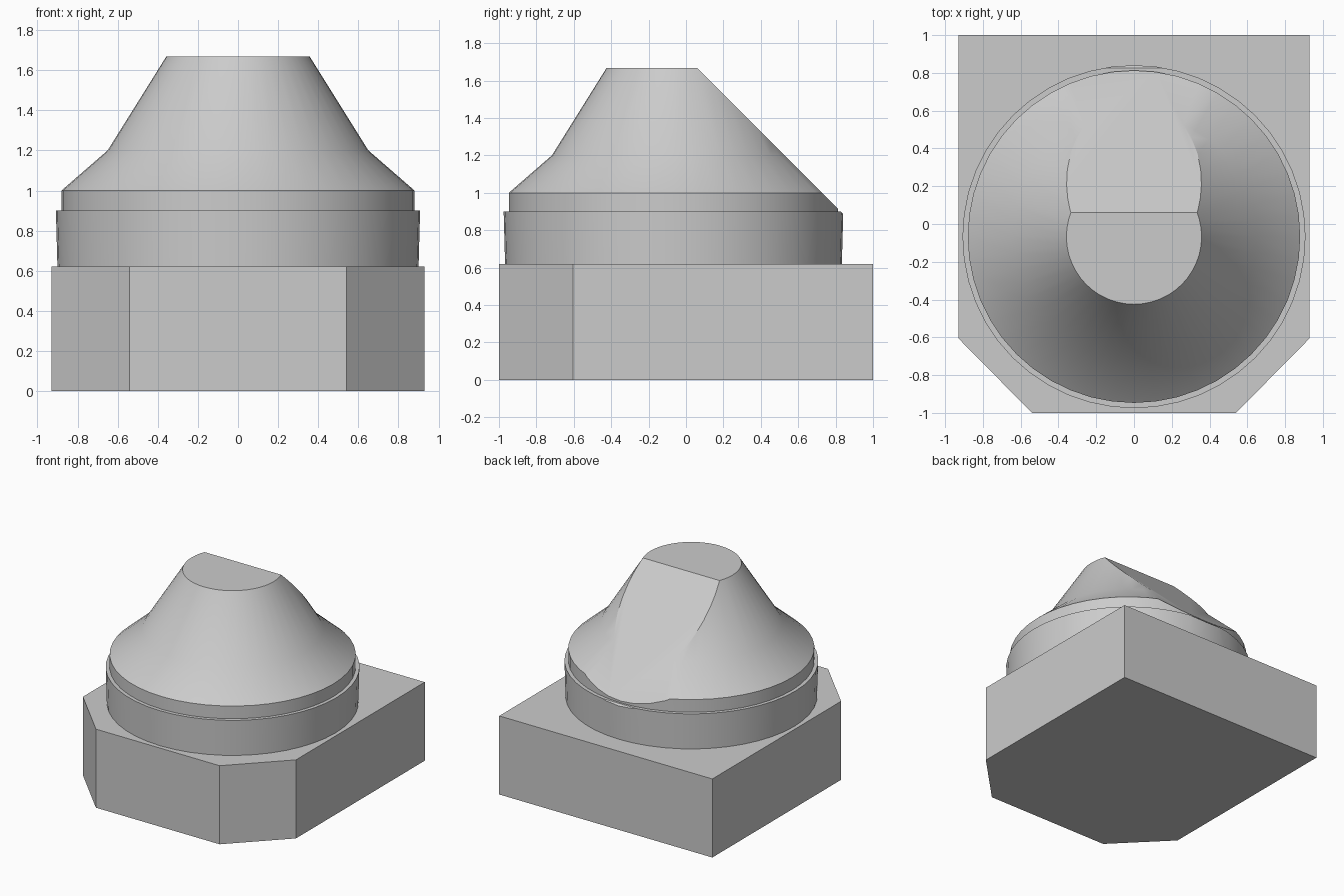
import bpy, bmesh
from math import radians
from mathutils import Vector, Matrix

if "Cube" in bpy.data.objects:
    bpy.data.objects.remove(bpy.data.objects["Cube"], do_unlink=True)

grey = bpy.data.materials.new("light grey")
grey.use_nodes = True
grey.diffuse_color = (0.6, 0.6, 0.6, 1)
grey.node_tree.nodes["Principled BSDF"].inputs["Base Color"].default_value = (0.6, 0.6, 0.6, 1)


def finish(bm, name):
    bmesh.ops.recalc_face_normals(bm, faces=bm.faces)
    mesh = bpy.data.meshes.new(name)
    bm.to_mesh(mesh)
    bm.free()
    mesh.materials.append(grey)
    obj = bpy.data.objects.new(name, mesh)
    bpy.context.collection.objects.link(obj)
    return obj


# Base block with chamfered front corners
bm = bmesh.new()
half = [(0.54, -1), (0.93, -0.605), (0.93, 1)]
outline = half + [(-x, y) for x, y in reversed(half)]
face = bm.faces.new([bm.verts.new((x, y, 0)) for x, y in outline])
top = bmesh.ops.extrude_face_region(bm, geom=[face])["geom"]
bmesh.ops.translate(bm, vec=(0, 0, 0.62),
                    verts=[v for v in top if isinstance(v, bmesh.types.BMVert)])
finish(bm, "base_block")

# Round collar and flared cone, turned from one profile
CENTRE_Y = -0.067
profile = [(0, 0.61), (0.9, 0.61), (0.908, 0.9), (0.88, 0.9), (0.88, 1.0),
           (0.65, 1.2), (0.358, 1.667), (0, 1.667)]
bm = bmesh.new()
points = [bm.verts.new((r, 0, z)) for r, z in profile]
edges = [bm.edges.new(pair) for pair in zip(points, points[1:])]
bmesh.ops.spin(bm, geom=points + edges, cent=(0, 0, 0), axis=(0, 0, 1),
               angle=radians(360), steps=48)
bmesh.ops.remove_doubles(bm, verts=bm.verts, dist=0.0005)
bmesh.ops.transform(bm, matrix=Matrix.Translation((0, CENTRE_Y, 0)), verts=bm.verts)
bmesh.ops.dissolve_limit(bm, angle_limit=radians(0.5), verts=bm.verts, edges=bm.edges)

# Sloping flat cut across the back
high, low = Vector((0, 0.06, 1.667)), Vector((0, 0.835, 0.892))
slope = low - high
normal = Vector((0, -slope.z, slope.y)).normalized()
cut = bmesh.ops.bisect_plane(bm, geom=bm.verts[:] + bm.edges[:] + bm.faces[:],
                             plane_co=high, plane_no=normal, clear_outer=True)
rim = [e for e in cut["geom_cut"] if isinstance(e, bmesh.types.BMEdge)]
bmesh.ops.holes_fill(bm, edges=rim, sides=0)
cone = finish(bm, "collar_and_cone")

bpy.ops.object.select_all(action="DESELECT")
cone.select_set(True)
bpy.context.view_layer.objects.active = cone
bpy.ops.object.shade_smooth_by_angle(angle=radians(28))
